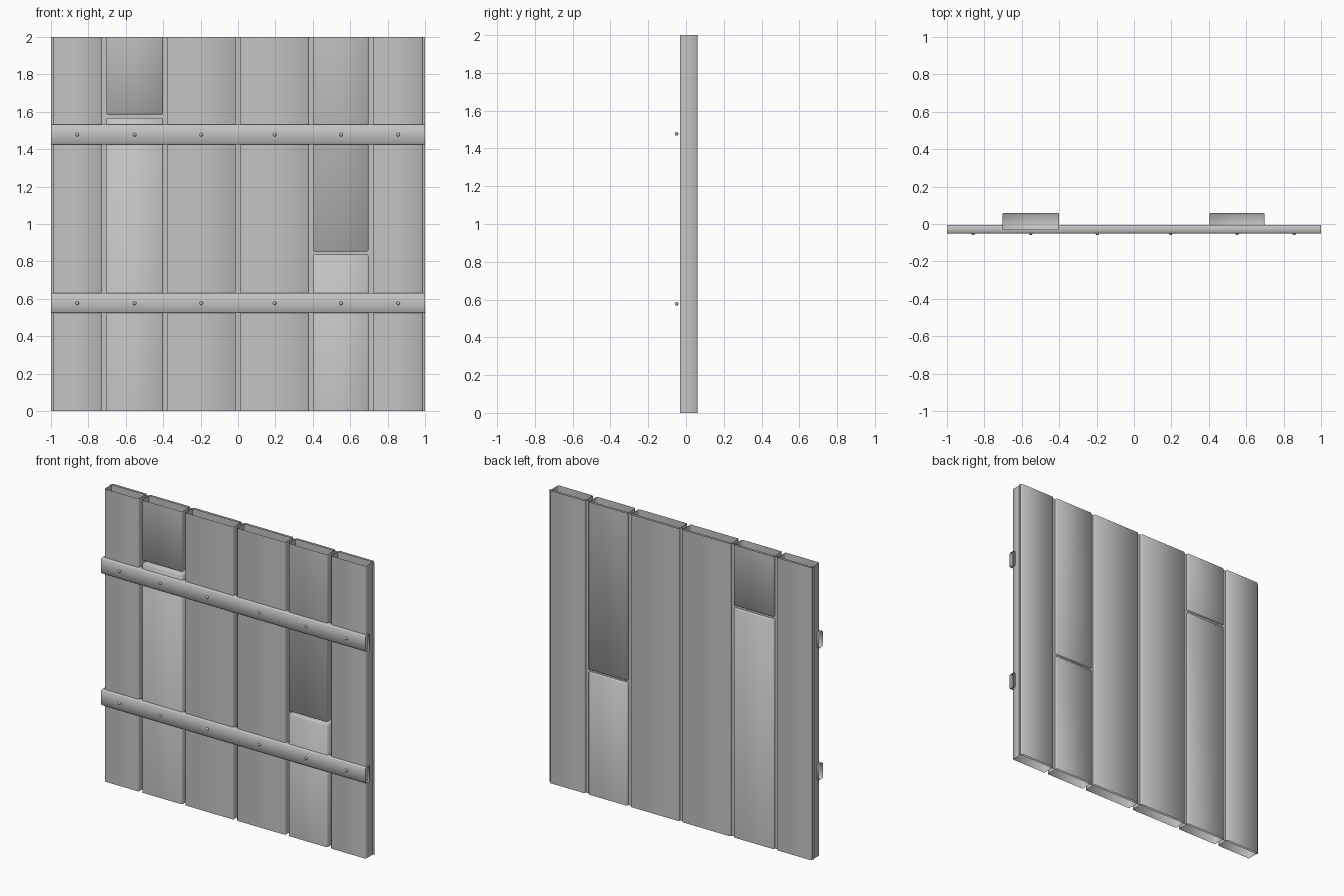
import bpy
import bmesh

cube = bpy.data.objects.get("Cube")
if cube:
    bpy.data.objects.remove(cube)

GREY = (0.55, 0.55, 0.55, 1)
mat = bpy.data.materials.new("plain grey")
mat.use_nodes = True
mat.diffuse_color = GREY
mat.node_tree.nodes["Principled BSDF"].inputs["Base Color"].default_value = GREY


def finish(bm, name):
    mesh = bpy.data.meshes.new(name)
    bm.to_mesh(mesh)
    bm.free()
    mesh.materials.append(mat)
    mesh.shade_smooth()
    obj = bpy.data.objects.new(name, mesh)
    bpy.context.collection.objects.link(obj)
    return obj


def hollow_box(name, low, high, axis, open_low=True, open_high=True, bevel=0.005):
    """Box with softened edges, left open at one or both ends of an axis."""
    bm = bmesh.new()
    bmesh.ops.create_cube(bm, size=1)
    for v in bm.verts:
        for i in range(3):
            v.co[i] = low[i] if v.co[i] < 0 else high[i]

    def at_open_end(verts):
        return ((open_low and all(abs(v.co[axis] - low[axis]) < 1e-5 for v in verts))
                or (open_high and all(abs(v.co[axis] - high[axis]) < 1e-5 for v in verts)))

    edges = [e for e in bm.edges if not at_open_end(e.verts)]
    bmesh.ops.bevel(bm, geom=edges, offset=bevel, segments=1, affect='EDGES')
    ends = [f for f in bm.faces if at_open_end(f.verts)]
    bmesh.ops.delete(bm, geom=ends, context='FACES')
    return finish(bm, name)


# Planks: left edge, right edge, optional break (bottom and top of the gap)
FRONT, BACK, HEIGHT = -0.032, 0.06, 2.0
planks = [
    (-0.988, -0.73, None),
    (-0.704, -0.401, (1.567, 1.586)),
    (-0.377, -0.013, None),
    (0.013, 0.379, None),
    (0.403, 0.697, (0.836, 0.853)),
    (0.724, 0.988, None),
]
for n, (x0, x1, gap) in enumerate(planks, 1):
    if gap is None:
        hollow_box(f"plank_{n}", (x0, FRONT, 0), (x1, BACK, HEIGHT), 2)
    else:
        hollow_box(f"plank_{n}_lower", (x0, FRONT, 0), (x1, BACK, gap[0]), 2, open_high=False)
        hollow_box(f"plank_{n}_upper", (x0, FRONT, gap[1]), (x1, BACK, HEIGHT), 2, open_low=False)

# Thin sheet that closes the gaps between planks
bm = bmesh.new()
corners = [(-1, 0), (1, 0), (1, HEIGHT), (-1, HEIGHT)]
bm.faces.new([bm.verts.new((x, 0.045, z)) for x, z in corners])
finish(bm, "backing_sheet")

# Cross beams with a row of nail heads
nail_xs = [-0.86, -0.553, -0.196, 0.196, 0.551, 0.856]
for label, z in (("lower", 0.577), ("upper", 1.478)):
    hollow_box(f"{label}_beam", (-1, -0.05, z - 0.053), (1, -0.006, z + 0.053), 0)
    for n, x in enumerate(nail_xs, 1):
        bm = bmesh.new()
        bmesh.ops.create_uvsphere(bm, u_segments=10, v_segments=6, radius=0.01)
        nail = finish(bm, f"{label}_nail_{n}")
        nail.location = (x, -0.05, z)
